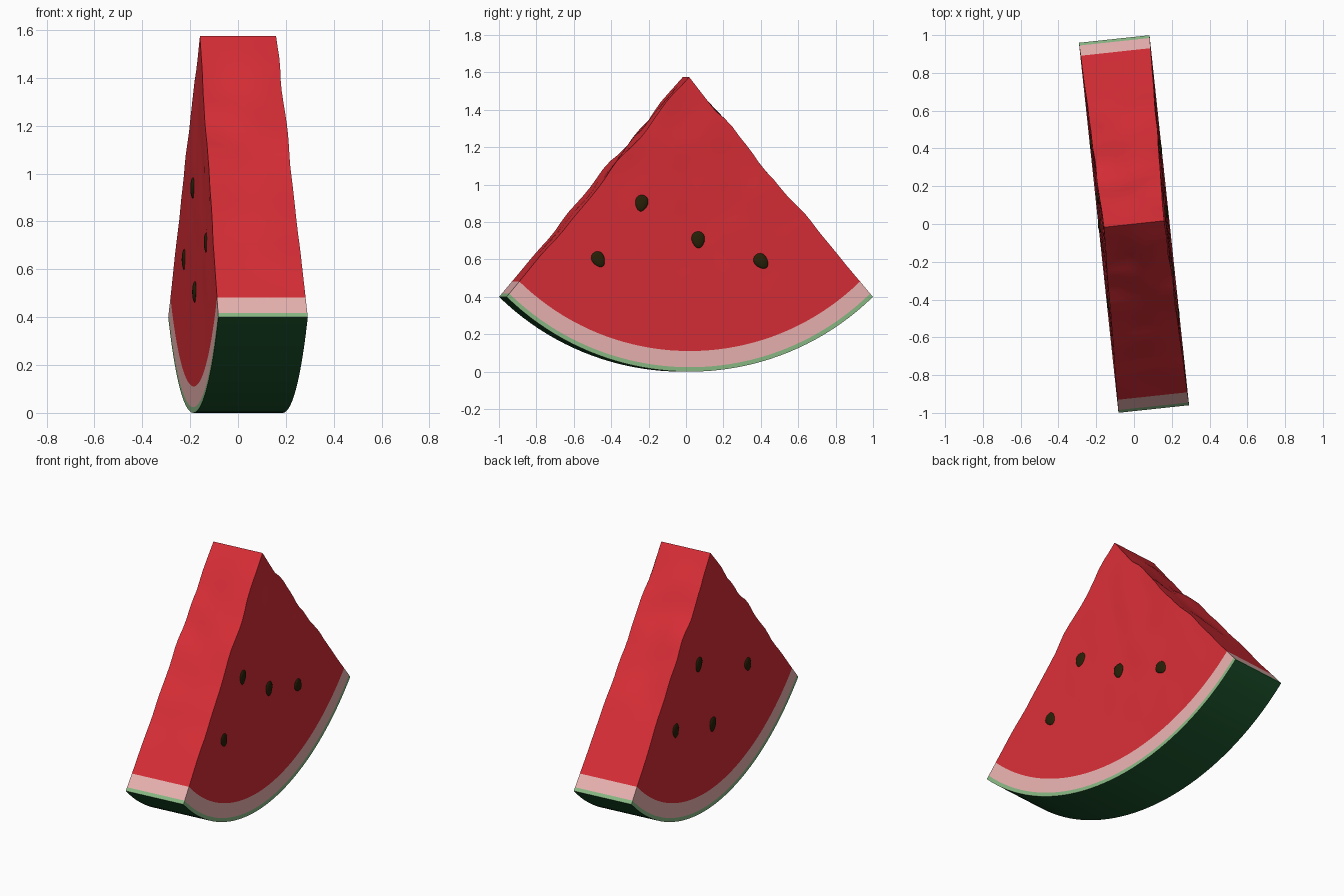
import bpy, bmesh, math
from mathutils import Vector, Matrix, noise

if "Cube" in bpy.data.objects:
    bpy.data.objects.remove(bpy.data.objects["Cube"])

TURN = Matrix.Rotation(math.radians(6.1), 4, 'Z')   # slice stands slightly turned
APEX, R, HALF = 1.575, 1.413, math.asin(0.985 / 1.413)


def material(name, rgb):
    m = bpy.data.materials.new(name)
    m.diffuse_color = (*rgb, 1)
    m.use_nodes = True
    m.node_tree.nodes["Principled BSDF"].inputs["Base Color"].default_value = m.diffuse_color
    return m


red = material("flesh red", (0.67, 0.026, 0.036))
pink = material("pale pink", (0.80, 0.44, 0.43))
light = material("light green", (0.25, 0.48, 0.23))
dark = material("dark green", (0.012, 0.090, 0.026))
seed_mat = material("seed black brown", (0.020, 0.014, 0.002))


def half_thick(r):
    return 0.16 + 0.028 * r


def finish(bm, name, mats):
    bmesh.ops.recalc_face_normals(bm, faces=bm.faces)
    me = bpy.data.meshes.new(name)
    bm.to_mesh(me)
    bm.free()
    for m in mats:
        me.materials.append(m)
    ob = bpy.data.objects.new(name, me)
    bpy.context.collection.objects.link(ob)
    bpy.context.view_layer.objects.active = ob
    ob.select_set(True)
    bpy.ops.object.shade_smooth_by_angle(angle=math.radians(35))
    ob.select_set(False)
    return ob


# Watermelon slice: surface of a wedge lattice (angle i, radius j, thickness k)
radii = [0.93 * j / 24 for j in range(25)] + [0.985, 1.0]
NI, NJ, NK = 40, len(radii) - 1, 6
bm = bmesh.new()
grid = {}


def vert(i, j, k):
    if j == 0:
        i = 0                                        # all angles meet at the tip
    if (i, j, k) not in grid:
        r, u, w = radii[j], 2 * i / NI - 1, 2 * k / NK - 1
        a = u * HALF
        rim = Vector((0, R * math.sin(a), R - R * math.cos(a)))
        p = Vector((0, 0, APEX)).lerp(rim, r)
        p.x = w * half_thick(r)
        fade = min(1, r * 5) * max(0, 1 - r / 0.95)  # uneven bite only in the flesh
        n = noise.noise_vector(p * 5.5)
        if j > 0 and i in (0, NI):
            p += Vector((0, math.copysign(0.77, u), 0.64)) * n.y * 0.04 * fade
        if k in (0, NK):
            p.x += n.x * 0.010 * fade
        grid[i, j, k] = bm.verts.new(TURN @ p)
    return grid[i, j, k]


def face(keys, mat):
    vs = list(dict.fromkeys(vert(*k) for k in keys))
    bm.faces.new(vs).material_index = mat


for j in range(NJ):
    mat = max(0, j - 23)                             # red, pink, light green bands
    for i in range(NI):                              # broad cut faces
        for k in (0, NK):
            face([(i, j, k), (i + 1, j, k), (i + 1, j + 1, k), (i, j + 1, k)], mat)
    for k in range(NK):                              # narrow end cuts
        for i in (0, NI):
            face([(i, j, k), (i, j, k + 1), (i, j + 1, k + 1), (i, j + 1, k)], mat)
for i in range(NI):                                  # outer rind
    for k in range(NK):
        face([(i, NJ, k), (i + 1, NJ, k), (i + 1, NJ, k + 1), (i, NJ, k + 1)], 3)
finish(bm, "watermelon_slice", [red, pink, light, dark])


# Seeds: flattened teardrops half sunk in the broad faces (side, y, z, tilt)
seeds = [(1, -0.258, 0.90, -10), (1, -0.49, 0.60, 30), (1, 0.047, 0.705, 5), (1, 0.385, 0.59, 40),
         (-1, 0.16, 0.94, 10), (-1, 0.445, 0.64, -10), (-1, 0.01, 0.505, 5), (-1, -0.41, 0.71, -25)]
for n, (side, y, z, tilt) in enumerate(seeds):
    bm = bmesh.new()
    bmesh.ops.create_uvsphere(bm, u_segments=16, v_segments=10, radius=1)
    for v in bm.verts:
        taper = 1 + 0.2 * v.co.z
        v.co = Vector((v.co.x * 0.011, v.co.y * 0.035 * taper, v.co.z * 0.045))
    x = side * half_thick((APEX - z) / 1.5)
    bm.transform(TURN @ Matrix.Translation((x, y, z))
                 @ Matrix.Rotation(math.radians(tilt), 4, 'X'))
    finish(bm, f"seed_{n + 1}", [seed_mat])
